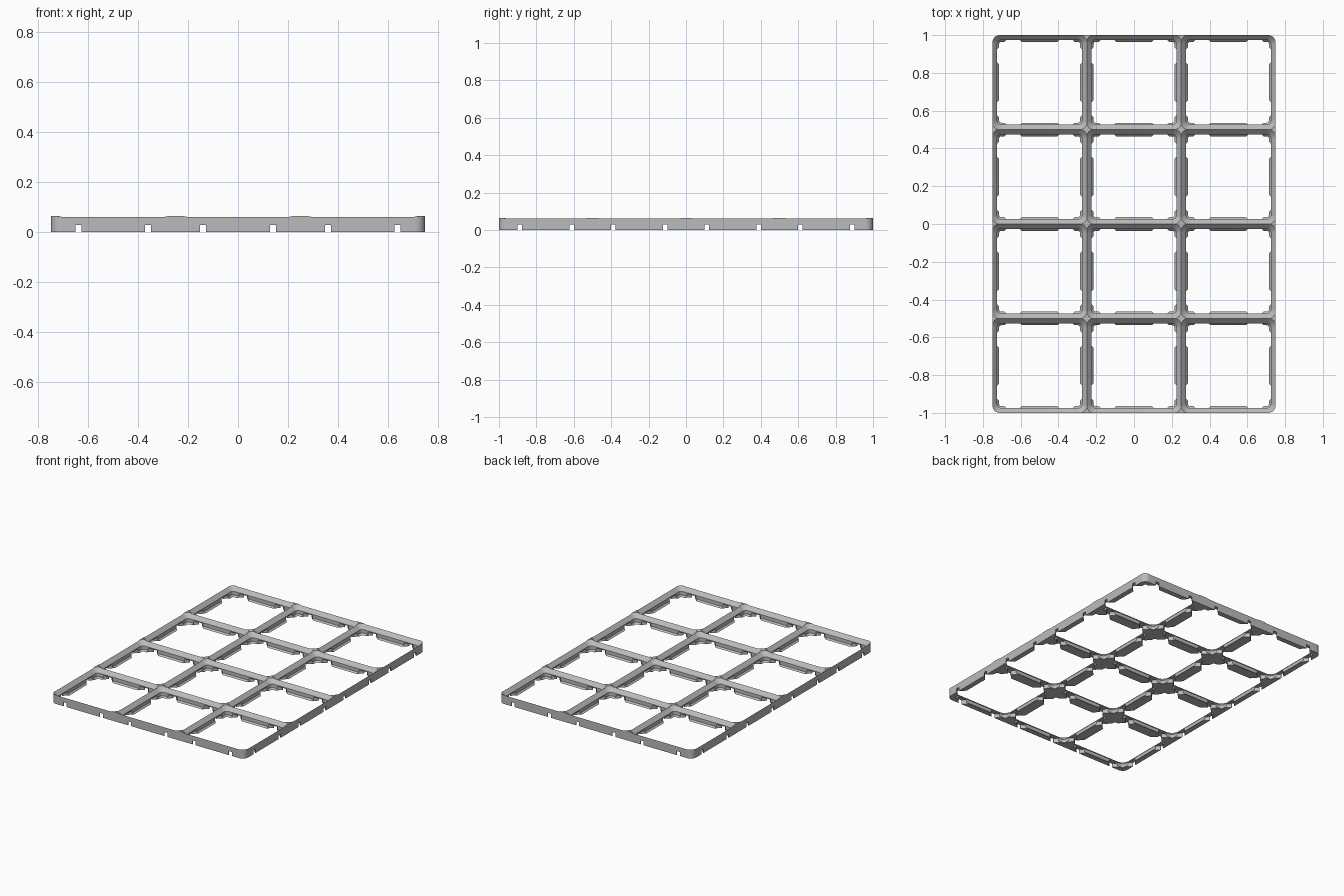
import bpy, bmesh, math

if "Cube" in bpy.data.objects:
    bpy.data.objects.remove(bpy.data.objects["Cube"], do_unlink=True)

PITCH, COLS, ROWS = 0.5, 3, 4
WIDTH, DEPTH, TOP = PITCH * COLS, PITCH * ROWS, 0.065
CELL_RADIUS = 0.0476

grey = bpy.data.materials.new("grey plastic")
grey.use_nodes = True
grey.diffuse_color = (0.5, 0.5, 0.5, 1)
grey.node_tree.nodes["Principled BSDF"].inputs["Base Color"].default_value = (0.5, 0.5, 0.5, 1)


def rounded_rect(w, d, r, cx=0, cy=0, steps=8):
    pts = []
    for k, (sx, sy) in enumerate([(1, 1), (-1, 1), (-1, -1), (1, -1)]):
        for i in range(steps + 1):
            a = math.pi / 2 * (k + i / steps)
            pts.append((cx + sx * (w / 2 - r) + r * math.cos(a),
                        cy + sy * (d / 2 - r) + r * math.sin(a)))
    return pts


def loft(bm, layers):
    """Closed solid through a stack of (outline, height) layers."""
    rings = [[bm.verts.new((x, y, z)) for x, y in pts] for pts, z in layers]
    for a, b in zip(rings, rings[1:]):
        for i in range(len(a)):
            j = (i + 1) % len(a)
            bm.faces.new((a[i], a[j], b[j], b[i]))
    bm.faces.new(rings[0][::-1])
    bm.faces.new(rings[-1])


def make_object(name, bm):
    bmesh.ops.recalc_face_normals(bm, faces=bm.faces)
    mesh = bpy.data.meshes.new(name)
    bm.to_mesh(mesh)
    bm.free()
    mesh.materials.append(grey)
    obj = bpy.data.objects.new(name, mesh)
    bpy.context.collection.objects.link(obj)
    return obj


def cut(target, cutter):
    mod = target.modifiers.new("cut", 'BOOLEAN')
    mod.operation, mod.solver, mod.object = 'DIFFERENCE', 'EXACT', cutter
    mod.use_self = True
    bpy.context.view_layer.objects.active = target
    bpy.ops.object.modifier_apply(modifier=mod.name)
    bpy.data.objects.remove(cutter, do_unlink=True)


# Solid slab with rounded corners
bm = bmesh.new()
outline = rounded_rect(WIDTH, DEPTH, 0.04)
loft(bm, [(outline, 0), (outline, TOP)])
frame = make_object("grid_frame", bm)

# Stepped sockets: bottom lip, upright wall, sloping rim (inset, height)
profile = [(0.046, -0.01), (0.0256, 0.0104), (0.0256, 0.035), (-0.0095, 0.0701)]
centres_x = [(i - (COLS - 1) / 2) * PITCH for i in range(COLS)]
centres_y = [(i - (ROWS - 1) / 2) * PITCH for i in range(ROWS)]
for parity in (0, 1):
    bm = bmesh.new()
    for i, cx in enumerate(centres_x):
        for j, cy in enumerate(centres_y):
            if (i + j) % 2 == parity:
                loft(bm, [(rounded_rect(PITCH - 2 * s, PITCH - 2 * s, max(CELL_RADIUS - s, 0.001),
                                        cx, cy), z) for s, z in profile])
    cutter = make_object("socket_cutter", bm)
    cutter.hide_render = True
    cut(frame, cutter)

# Bow-tie connector slots through the bottom of every wall
half = [(0.012, 0.002), (0.056, 0.046)]
bow = half + [(-a, n) for a, n in half[::-1]]
bow += [(-a, -n) for a, n in bow]
bm = bmesh.new()
for along, across, count, swap in ((centres_x, DEPTH, ROWS, False), (centres_y, WIDTH, COLS, True)):
    for k in range(count + 1):
        wall = k * PITCH - across / 2
        for c in along:
            for offset in (-0.14, 0.14):
                pts = [(c + offset + a, wall + n) for a, n in bow]
                if swap:
                    pts = [(y, x) for x, y in pts]
                loft(bm, [(pts, -0.02), (pts, 0.028)])
cutter = make_object("slot_cutter", bm)
cutter.hide_render = True
cut(frame, cutter)

# Smooth corners, crisp edges
bpy.ops.object.select_all(action='DESELECT')
frame.select_set(True)
bpy.context.view_layer.objects.active = frame
bpy.ops.object.shade_smooth_by_angle(angle=math.radians(25))
